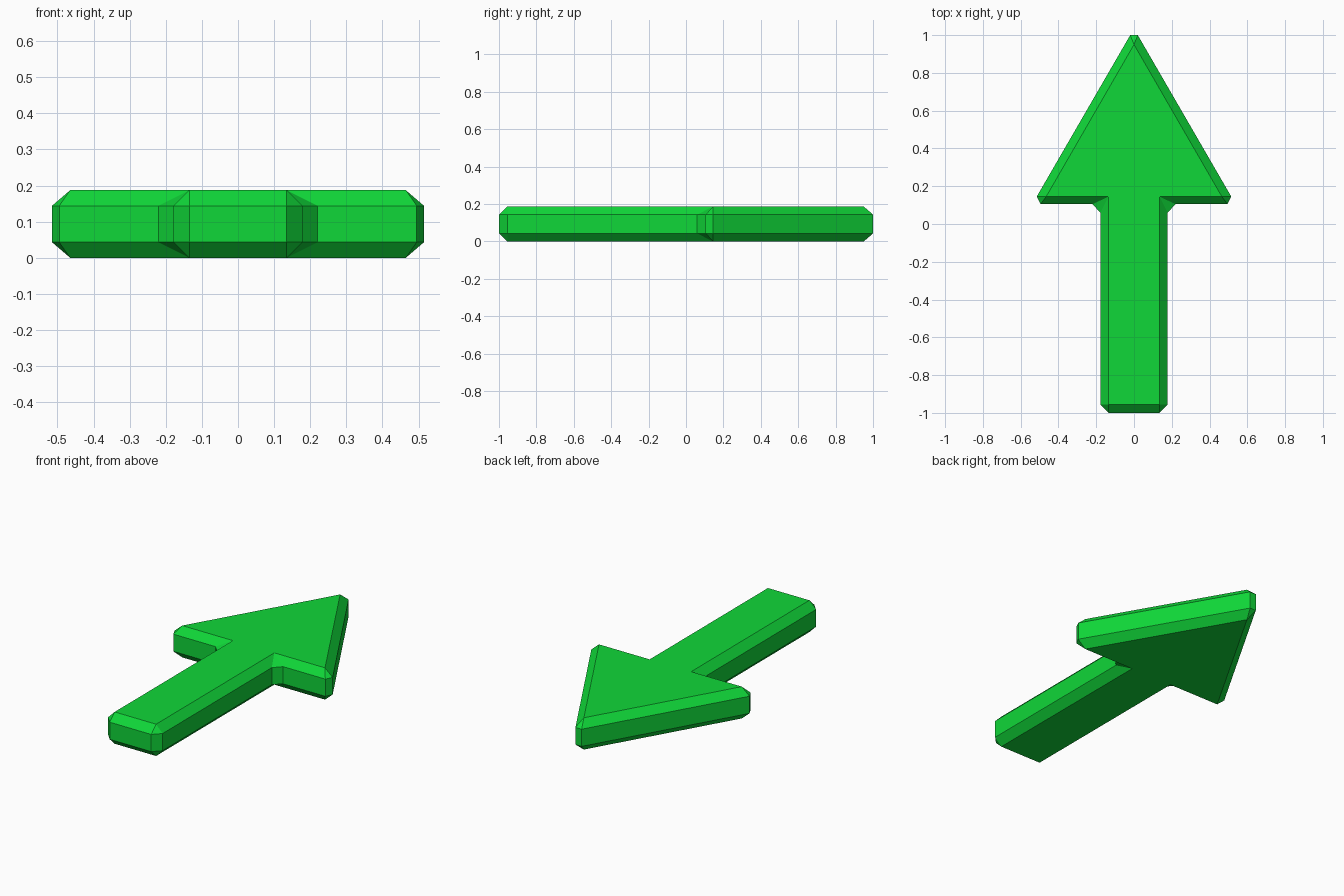
import bpy
import bmesh

# Remove the default cube
cube = bpy.data.objects.get("Cube")
if cube:
    bpy.data.objects.remove(cube, do_unlink=True)

# Green material
COLOUR = (0.005, 0.68, 0.04, 1.0)
green = bpy.data.materials.new("bright_green")
green.use_nodes = True
green.diffuse_color = COLOUR
green.node_tree.nodes["Principled BSDF"].inputs["Base Color"].default_value = COLOUR

# Each corner: flat cap point, then the two chamfered outline points
RIGHT = [
    ((0.135, -0.955), (0.135, -1.0), (0.178, -0.955)),  # shaft end
    ((0.135, 0.145), (0.178, 0.06), (0.22, 0.105)),     # inner corner
    ((0.465, 0.145), (0.495, 0.105), (0.515, 0.145)),   # barb
]
TIP = ((0, 0.95), (0.02, 1.0), (-0.02, 1.0))
HEIGHT, CHAMFER = 0.187, 0.043


def flip(point):
    return (-point[0], point[1])


# Mirror the right half, keeping the outline counter-clockwise
left = [(flip(c), flip(b), flip(a)) for c, a, b in reversed(RIGHT)]
corners = RIGHT + [TIP] + left

bm = bmesh.new()


def chamfered_cap(cap_z, edge_z):
    """Flat cap with a sloped rim; returns the outline vertices."""
    rings = [(bm.verts.new((*c, cap_z)), bm.verts.new((*a, edge_z)),
              bm.verts.new((*b, edge_z))) for c, a, b in corners]
    bm.faces.new([r[0] for r in rings])
    for i, (cap, a, b) in enumerate(rings):
        next_cap, next_a, _ = rings[(i + 1) % len(rings)]
        bm.faces.new((cap, a, b))
        bm.faces.new((cap, b, next_a, next_cap))
    return [v for r in rings for v in r[1:]]


top = chamfered_cap(HEIGHT, HEIGHT - CHAMFER)
bottom = chamfered_cap(0, CHAMFER)

# Upright side walls
for i in range(len(top)):
    j = (i + 1) % len(top)
    bm.faces.new((bottom[i], bottom[j], top[j], top[i]))

bmesh.ops.recalc_face_normals(bm, faces=bm.faces)
mesh = bpy.data.meshes.new("arrow")
bm.to_mesh(mesh)
bm.free()
mesh.materials.append(green)
arrow = bpy.data.objects.new("arrow", mesh)
bpy.context.collection.objects.link(arrow)
